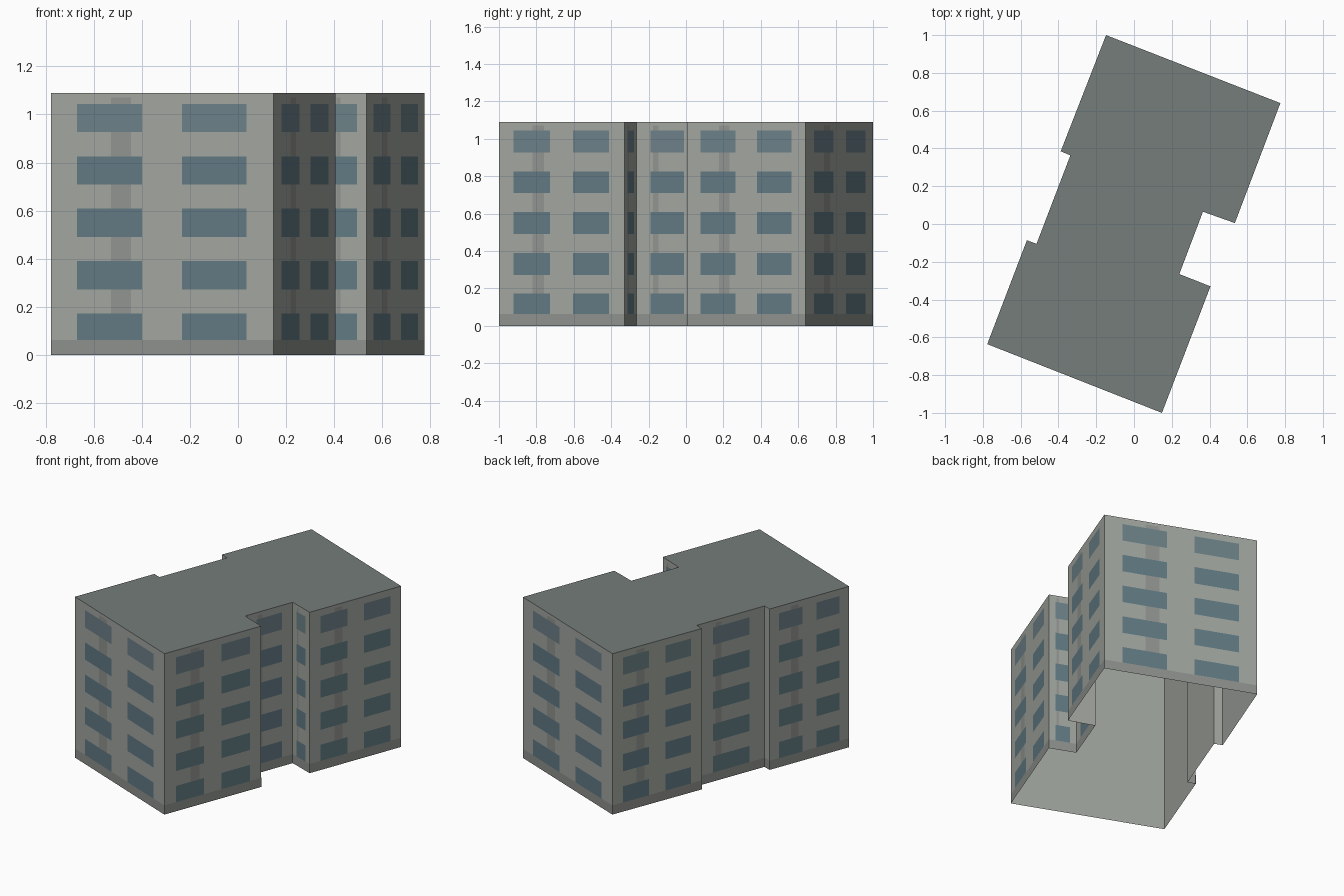
import bpy
from mathutils import Vector

if "Cube" in bpy.data.objects:
    bpy.data.objects.remove(bpy.data.objects["Cube"])

H, BASE, FLOORS = 1.09, 0.062, 5
STOREY = H / FLOORS

# footprint, counter-clockwise; number of window columns on the wall leaving each corner
PLAN = [(-0.148, 1.0, 2), (-0.388, 0.385, 0), (-0.337, 0.363, 1), (-0.516, -0.105, 0),
        (-0.567, -0.086, 2), (-0.777, -0.636, 2), (0.148, -1.0, 2), (0.405, -0.33, 1),
        (0.24, -0.265, 1), (0.365, 0.065, 1), (0.534, 0.005, 2), (0.775, 0.64, 2)]
COLUMNS = {0: [], 1: [(0.23, 0.77)], 2: [(0.117, 0.41), (0.59, 0.88)]}


def material(name, rgb):
    m = bpy.data.materials.new(name)
    m.diffuse_color = (*[(c / 255) ** 2.2 for c in rgb], 1)
    m.use_nodes = True
    m.node_tree.nodes["Principled BSDF"].inputs["Base Color"].default_value = m.diffuse_color
    return m


def make(name, verts, faces, mat):
    me = bpy.data.meshes.new(name)
    me.from_pydata(verts, [], faces)
    me.materials.append(mat)
    ob = bpy.data.objects.new(name, me)
    bpy.context.collection.objects.link(ob)
    return ob


def panels(name, rects, mat, offset):
    """Flat upright rectangles (wall index, u0, u1, z0, z1) just outside the walls."""
    verts, faces = [], []
    for i, u0, u1, z0, z1 in rects:
        a = Vector((*PLAN[i][:2], 0))
        d = Vector((*PLAN[(i + 1) % N][:2], 0)) - a
        n = Vector((d.y, -d.x, 0)).normalized() * offset
        k = len(verts)
        for u, z in ((u0, z0), (u1, z0), (u1, z1), (u0, z1)):
            verts.append(a + d * u + n + Vector((0, 0, z)))
        faces.append((k, k + 1, k + 2, k + 3))
    return make(name, verts, faces, mat)


N = len(PLAN)
wall = material("wall_plaster", (160, 164, 158))
plinth = material("plinth_grey", (141, 144, 140))
stain = material("stain_grey", (144, 147, 143))
glass = material("window_glass", (98, 121, 130))
top_glass = material("top_window_glass", (108, 128, 135))
roofing = material("roofing", (116, 124, 121))

# open-bottomed shell and roof
ring = [(x, y, z) for z in (0, H) for x, y, _ in PLAN]
make("outer_walls", ring, [(i, (i + 1) % N, (i + 1) % N + N, i + N) for i in range(N)], wall)
make("flat_roof", ring[N:], [tuple(range(N))], roofing)

# darker band along the foot of every wall
panels("plinth_band", [(i, 0, 1, 0, BASE) for i in range(N)], plinth, 0.0008)

# windows and one weathered vertical streak per windowed wall
walls = [i for i in range(N) if PLAN[i][2]]
panels("wall_streaks", [(i, 0.27, 0.36, BASE, 1.07) for i in walls], stain, 0.001)
for name, floors, mat in (("windows", range(FLOORS - 1), glass),
                          ("top_windows", [FLOORS - 1], top_glass)):
    rects = [(i, u0, u1, max(BASE, f * STOREY + 0.055), f * STOREY + 0.172)
             for i in walls for u0, u1 in COLUMNS[PLAN[i][2]] for f in floors]
    panels(name, rects, mat, 0.002)
